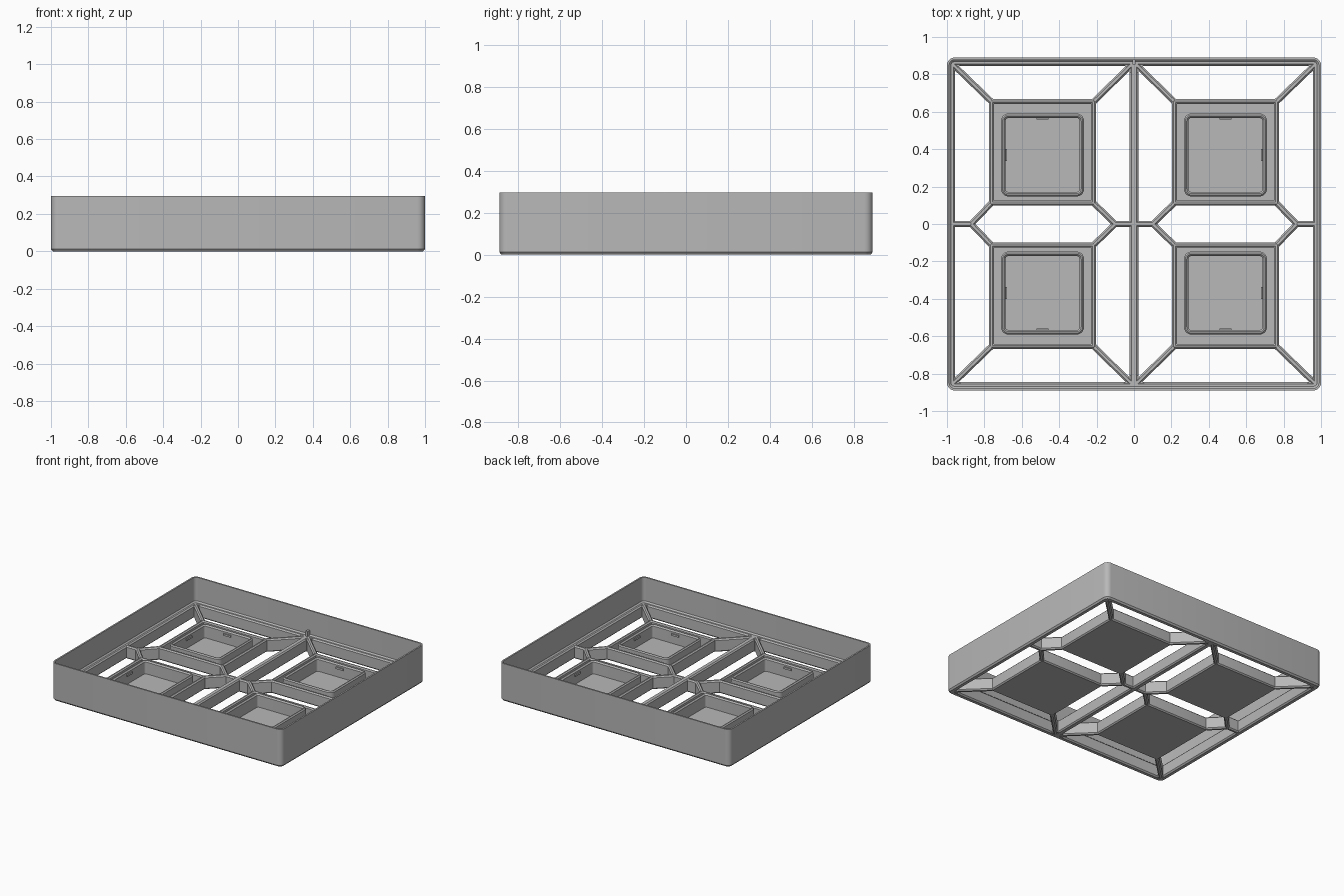
import bpy
import bmesh
import math
from mathutils import Vector

cube = bpy.data.objects.get("Cube")
if cube:
    bpy.data.objects.remove(cube)

grey = bpy.data.materials.new("plain_grey")
grey.use_nodes = True
COLOUR = (0.48, 0.48, 0.48, 1)
grey.diffuse_color = COLOUR
grey.node_tree.nodes["Principled BSDF"].inputs["Base Color"].default_value = COLOUR

RIB_TOP = 0.1


def finish(name, bm, smooth=False):
    bmesh.ops.recalc_face_normals(bm, faces=bm.faces)
    mesh = bpy.data.meshes.new(name)
    bm.to_mesh(mesh)
    bm.free()
    mesh.materials.append(grey)
    obj = bpy.data.objects.new(name, mesh)
    bpy.context.collection.objects.link(obj)
    if smooth:
        bpy.ops.object.select_all(action='DESELECT')
        obj.select_set(True)
        bpy.context.view_layer.objects.active = obj
        bpy.ops.object.shade_smooth_by_angle(angle=math.radians(30))
    return obj


def rounded_rect(cx, cy, hx, hy, r, steps=5):
    pts = []
    for k, (sx, sy) in enumerate([(1, 1), (-1, 1), (-1, -1), (1, -1)]):
        for i in range(steps + 1):
            a = math.pi / 2 * (k + i / steps)
            pts.append((cx + sx * (hx - r) + r * math.cos(a),
                        cy + sy * (hy - r) + r * math.sin(a)))
    return pts


def ring(name, centre, half, radius, profile):
    """Sweep a closed (inset, z) profile around a rounded rectangle."""
    bm = bmesh.new()
    loops = []
    for inset, z in profile:
        outline = rounded_rect(*centre, half[0] - inset, half[1] - inset,
                               max(radius - inset, 0.004))
        loops.append([bm.verts.new((x, y, z)) for x, y in outline])
    for a, b in zip(loops, loops[1:] + loops[:1]):
        for i in range(len(a)):
            j = (i + 1) % len(a)
            bm.faces.new((a[i], a[j], b[j], b[i]))
    return finish(name, bm, True)


def prism(name, points, z0, z1):
    bm = bmesh.new()
    base = bm.faces.new([bm.verts.new((x, y, z0)) for x, y in points])
    top = bmesh.ops.extrude_face_region(bm, geom=[base])["geom"]
    verts = [v for v in top if isinstance(v, bmesh.types.BMVert)]
    bmesh.ops.translate(bm, verts=verts, vec=(0, 0, z1 - z0))
    return finish(name, bm)


def block(name, x, y, hx, hy, z0, z1):
    return prism(name, [(x - hx, y - hy), (x + hx, y - hy),
                        (x + hx, y + hy), (x - hx, y + hy)], z0, z1)


def rib(name, start, end, width=0.032, c=0.009):
    """Straight rib with chamfered long edges."""
    p, q = Vector(start), Vector(end)
    d = (q - p).normalized()
    n = Vector((-d.y, d.x))
    w = width / 2
    section = [(-w + c, 0), (w - c, 0), (w, c), (w, RIB_TOP - c),
               (w - c, RIB_TOP), (c - w, RIB_TOP), (-w, RIB_TOP - c), (-w, c)]
    bm = bmesh.new()
    ends = [[bm.verts.new((*(e + n * s), z)) for s, z in section] for e in (p, q)]
    for i in range(len(section)):
        j = (i + 1) % len(section)
        bm.faces.new((ends[0][i], ends[0][j], ends[1][j], ends[1][i]))
    bm.faces.new(ends[0])
    bm.faces.new(ends[1])
    return finish(name, bm)


# Tall outer wall with a thick chamfered ledge at its foot
ring("outer_wall", (0, 0), (1, 0.89), 0.04,
     [(0.01, 0), (0, 0.012), (0, 0.295), (0.012, 0.295), (0.012, 0.11),
      (0.022, RIB_TOP), (0.035, RIB_TOP), (0.044, 0.09), (0.044, 0.01), (0.034, 0)])

# Spine between the two halves
rib("centre_spine", (0, -0.86), (0, 0.86), 0.046)

CX, CY, HX, HY = 0.489, 0.383, 0.286, 0.284
for sx, side in ((1, "left"), (-1, "right")):
    # Short ribs on the middle line
    rib(f"middle_outer_rib_{side}", (sx * 0.875, 0), (sx * 0.97, 0))
    rib(f"middle_inner_rib_{side}", (0, 0), (sx * 0.11, 0))

    for sy, row in ((1, "back"), (-1, "front")):
        tag = f"{row}_{side}"
        cx, cy = sx * CX, sy * CY

        # Tray: floor and chamfered lip
        block(f"tray_floor_{tag}", cx, cy, HX - 0.009, HY - 0.009, 0, 0.016)
        ring(f"tray_lip_{tag}", (cx, cy), (HX, HY), 0.012,
             [(0.009, 0), (0, 0.009), (0, 0.091), (0.009, RIB_TOP),
              (0.018, RIB_TOP), (0.026, 0.092), (0.026, 0.008)])

        # Open socket standing in the tray
        ring(f"socket_wall_{tag}", (cx, cy - sy * 0.014), (0.222, 0.222), 0.04,
             [(0, 0.01), (0, 0.11), (0.008, 0.118), (0.015, 0.118),
              (0.024, 0.108), (0.024, 0.01)])

        # Snap tabs on the two outward socket walls
        block(f"side_tab_{tag}", cx + sx * 0.197, cy - sy * 0.014,
              0.008, 0.032, 0.08, 0.095)
        block(f"end_tab_{tag}", cx, cy + sy * 0.183, 0.032, 0.008, 0.08, 0.095)

        # Diagonal ribs from the tray corners
        inner, outer = CX - HX + 0.01, CX + HX - 0.01
        low, high = CY - HY + 0.01, CY + HY - 0.01
        paths = {"outer_corner": ((outer, high), (0.97, 0.855)),
                 "inner_corner": ((inner, high), (0.01, 0.855)),
                 "outer_middle": ((outer, low), (0.87, 0)),
                 "inner_middle": ((inner, low), (0.1, 0))}
        for label, (a, b) in paths.items():
            rib(f"{label}_rib_{tag}", (sx * a[0], sy * a[1]), (sx * b[0], sy * b[1]))

        # Small gussets where ribs meet the outer wall
        prism(f"corner_gusset_{tag}",
              [(sx * 0.97, sy * 0.86), (sx * 0.92, sy * 0.86), (sx * 0.97, sy * 0.81)],
              0.003, RIB_TOP - 0.003)
        prism(f"spine_gusset_{tag}",
              [(0, sy * 0.86), (sx * 0.06, sy * 0.86), (sx * 0.02, sy * 0.81),
               (0, sy * 0.81)], 0.003, RIB_TOP - 0.003)

# Locating peg on the back ledge
block("back_peg", 0, 0.866, 0.009, 0.014, 0.09, 0.14)
